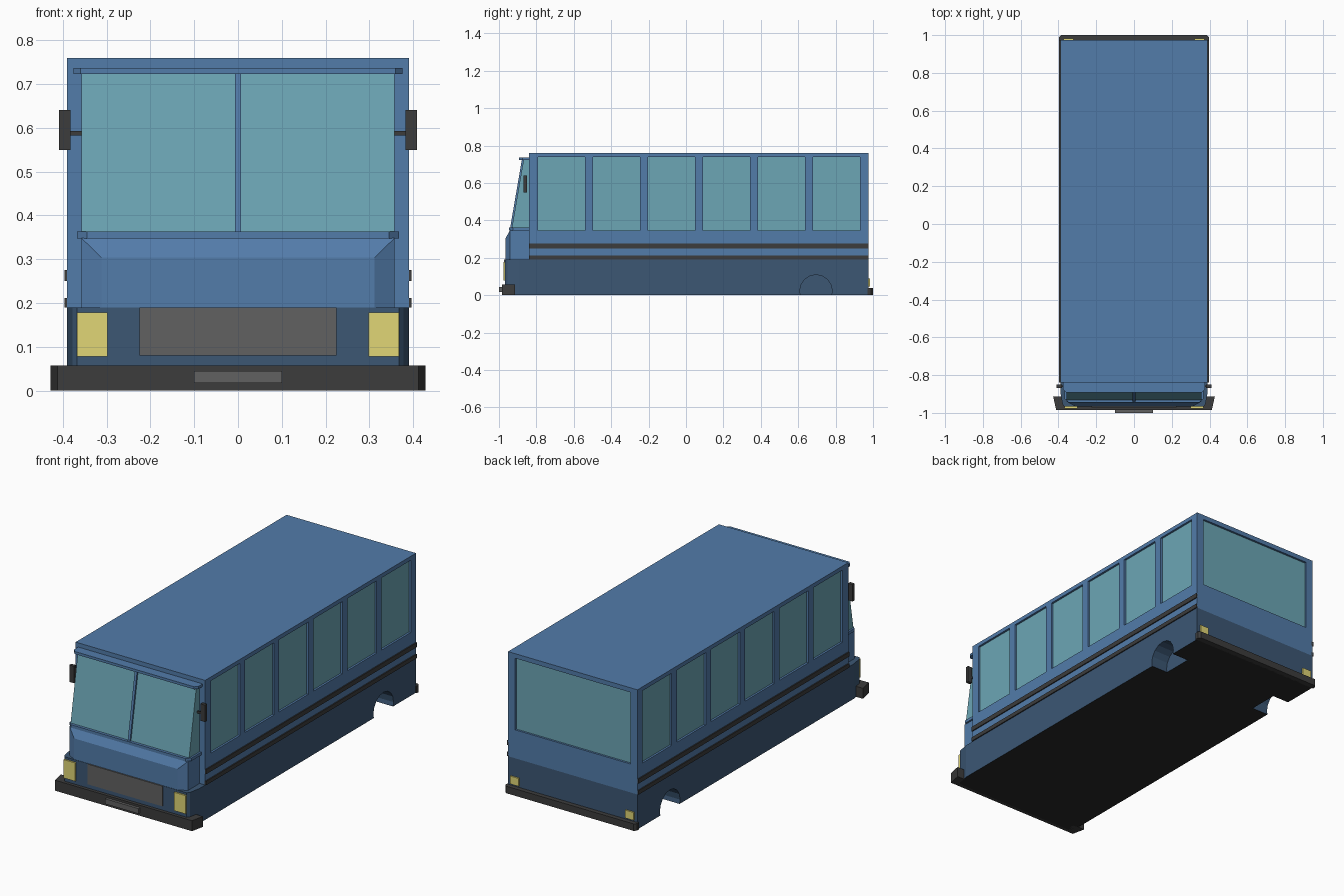
import bpy, bmesh, math
from mathutils import Matrix, Vector

if "Cube" in bpy.data.objects:
    bpy.data.objects.remove(bpy.data.objects["Cube"])


def mat(name, r, g, b):
    m = bpy.data.materials.new(name)
    m.diffuse_color = (r, g, b, 1)
    m.use_nodes = True
    m.node_tree.nodes["Principled BSDF"].inputs["Base Color"].default_value = m.diffuse_color
    return m


BLUE = mat("body_blue", 0.085, 0.2, 0.4)
NAVY = mat("lower_blue", 0.045, 0.095, 0.175)
GLASS = mat("glass", 0.15, 0.38, 0.46)
DARK = mat("dark_trim", 0.045, 0.045, 0.045)
BLACK = mat("underside", 0.02, 0.02, 0.02)
GREY = mat("grille_grey", 0.12, 0.12, 0.12)
YELLOW = mat("lamp_yellow", 0.75, 0.67, 0.18)


def finish(name, bm, *mats):
    bmesh.ops.recalc_face_normals(bm, faces=bm.faces)
    me = bpy.data.meshes.new(name)
    bm.to_mesh(me)
    bm.free()
    for m in mats:
        me.materials.append(m)
    ob = bpy.data.objects.new(name, me)
    bpy.context.collection.objects.link(ob)
    return ob


def add_box(bm, x, y, z):
    c = Vector([(a + b) / 2 for a, b in (x, y, z)])
    s = [abs(b - a) for a, b in (x, y, z)]
    bmesh.ops.create_cube(bm, size=1, matrix=Matrix.Translation(c) @ Matrix.Diagonal((*s, 1)))


def box(name, x, y, z, m):
    bm = bmesh.new()
    add_box(bm, x, y, z)
    return finish(name, bm, m)


def pair(name, x, y, z, m):
    for side, s in (("right", 1), ("left", -1)):
        box(f"{name}_{side}", (s * x[0], s * x[1]), y, z, m)


def extrude(name, pts, vec, *mats):
    bm = bmesh.new()
    f = bm.faces.new([bm.verts.new(p) for p in pts])
    r = bmesh.ops.extrude_face_region(bm, geom=[f])
    bmesh.ops.translate(bm, vec=vec, verts=[v for v in r["geom"] if isinstance(v, bmesh.types.BMVert)])
    return finish(name, bm, *mats)


def plan(name, half, z0, z1, *mats):
    # symmetric plan outline raised from z0 to z1
    pts = [(x, y, z0) for x, y in half] + [(-x, y, z0) for x, y in reversed(half)]
    return extrude(name, pts, (0, 0, z1 - z0), *mats)


def side(name, prof, hx, m):
    # (y, z) profile extruded across the width
    return extrude(name, [(-hx, y, z) for y, z in prof], (2 * hx, 0, 0), m)


def cut(ob, bm):
    c = finish("cutter", bm, ob.data.materials[0])
    c.hide_render = True
    mod = ob.modifiers.new("cut", "BOOLEAN")
    mod.operation, mod.solver, mod.object = "DIFFERENCE", "EXACT", c
    bpy.context.view_layer.objects.active = ob
    bpy.ops.object.modifier_apply(modifier=mod.name)
    bpy.data.objects.remove(c)


# lower body with black underside and rear wheel arches
lower = plan("lower_body", [(0.39, 0.975), (0.39, -0.89), (0.378, -0.955), (0.368, -0.967)],
             0, 0.19, NAVY, BLACK)
for p in lower.data.polygons:
    if p.normal.z < -0.9:
        p.material_index = 1
bm = bmesh.new()
for s in (1, -1):
    bmesh.ops.create_cone(bm, cap_ends=True, segments=16, radius1=0.087, radius2=0.087, depth=0.2,
                          matrix=Matrix.Translation((s * 0.39, 0.695, 0.022)) @ Matrix.Rotation(math.pi / 2, 4, "Y"))
cut(lower, bm)

# upper body with recessed windows
upper = box("upper_body", (-0.39, 0.39), (-0.84, 0.975), (0.19, 0.76), BLUE)
bays = [(-0.79 + 0.294 * i, -0.54 + 0.294 * i) for i in range(6)]
bm = bmesh.new()
for y in bays:
    for s in (1, -1):
        add_box(bm, (s * 0.375, s * 0.42), y, (0.345, 0.738))
add_box(bm, (-0.347, 0.347), (0.96, 1.0), (0.345, 0.735))
cut(upper, bm)

# window panes
for i, y in enumerate(bays):
    pair(f"side_window_{i + 1}", (0.37, 0.379), y, (0.345, 0.738), GLASS)
box("rear_window", (-0.347, 0.347), (0.955, 0.964), (0.345, 0.735), GLASS)

# side stripes
for i, z in enumerate([(0.19, 0.212), (0.25, 0.275)]):
    pair(f"side_stripe_{i + 1}", (0.385, 0.396), (-0.84, 0.975), z, DARK)

# nose: chamfered front block
bm = bmesh.new()
a = [(0.357, -0.84), (0.357, -0.94), (0.312, -0.965)]
rows = [[(x, y, 0.19) for x, y in a],
        [(0.357, -0.84, 0.348), (0.357, -0.94, 0.348), (0.312, -0.965, 0.304)]]
pts = [bm.verts.new((s * x, y, z)) for s in (1, -1) for row in rows for x, y, z in row]
for f in [(0, 1, 4, 3), (1, 2, 5, 4), (6, 7, 10, 9), (7, 8, 11, 10), (2, 8, 11, 5),
          (5, 11, 10, 4), (4, 10, 9, 3), (0, 3, 9, 6), (0, 1, 2, 8, 7, 6)]:
    bm.faces.new([pts[i] for i in f])
finish("nose", bm, BLUE)

# windscreen cab, ledge, visor and centre pillar
side("windscreen", [(-0.84, 0.355), (-0.932, 0.355), (-0.868, 0.728), (-0.84, 0.728)], 0.357, GLASS)
side("windscreen_pillar", [(-0.92, 0.355), (-0.941, 0.355), (-0.877, 0.728), (-0.86, 0.728)], 0.007, BLUE)
plan("windscreen_ledge", [(0.367, -0.84), (0.367, -0.925), (0.345, -0.946)], 0.347, 0.363, BLUE)
plan("windscreen_visor", [(0.375, -0.84), (0.375, -0.875), (0.36, -0.892)], 0.723, 0.737, BLUE)

# mirrors
pair("mirror", (0.382, 0.409), (-0.868, -0.85), (0.549, 0.641), DARK)
pair("mirror_arm", (0.35, 0.39), (-0.863, -0.855), (0.582, 0.593), DARK)

# grille and lamps
box("grille", (-0.225, 0.225), (-0.972, -0.95), (0.08, 0.19), GREY)
pair("headlight", (0.298, 0.368), (-0.976, -0.95), (0.078, 0.178), YELLOW)
pair("tail_light", (0.32, 0.372), (0.965, 0.983), (0.047, 0.09), YELLOW)

# bumpers and number plate
plan("front_bumper", [(0.38, -0.913), (0.428, -0.913), (0.412, -0.985)], 0, 0.057, DARK)
box("number_plate", (-0.1, 0.1), (-1.0, -0.98), (0.017, 0.045), GREY)
plan("rear_bumper", [(0.397, 0.97), (0.397, 0.988), (0.385, 1.0)], 0, 0.038, DARK)
